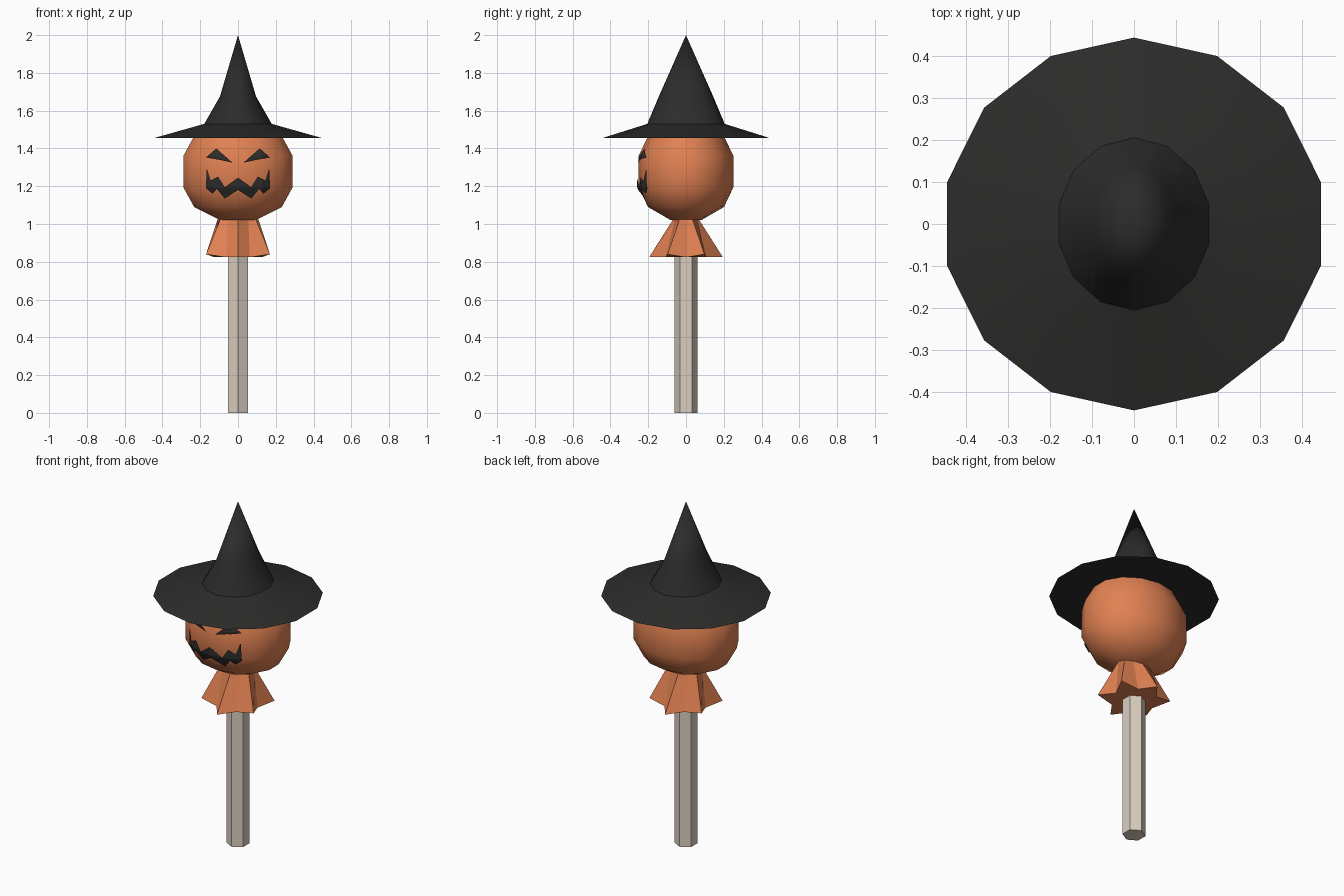
import bpy, bmesh, math
from mathutils import Vector
from mathutils.bvhtree import BVHTree

if "Cube" in bpy.data.objects:
    bpy.data.objects.remove(bpy.data.objects["Cube"])


def material(name, rgb):
    m = bpy.data.materials.new(name)
    m.diffuse_color = (*rgb, 1)
    m.use_nodes = True
    m.node_tree.nodes["Principled BSDF"].inputs["Base Color"].default_value = m.diffuse_color
    return m


ORANGE = material("orange", (0.75, 0.22, 0.085))
BLACK = material("black", (0.025, 0.025, 0.024))
WOOD = material("wood", (0.70, 0.62, 0.52))


def finish(name, bm, mat, smooth=None, recalc=True):
    if recalc:
        bmesh.ops.recalc_face_normals(bm, faces=bm.faces[:])
    me = bpy.data.meshes.new(name)
    bm.to_mesh(me)
    bm.free()
    me.materials.append(mat)
    ob = bpy.data.objects.new(name, me)
    bpy.context.collection.objects.link(ob)
    if smooth:
        bpy.ops.object.select_all(action='DESELECT')
        ob.select_set(True)
        bpy.context.view_layer.objects.active = ob
        bpy.ops.object.shade_smooth_by_angle(angle=math.radians(smooth))
    return ob


def ellipse(rx, ry, z, n):
    angles = [math.pi / 2 + 2 * math.pi * k / n for k in range(n)]
    return [(rx * math.cos(a), ry * math.sin(a), z) for a in angles]


def loft(rings, apex=None):
    """Skin a stack of rings, capping the ends (or closing on an apex)."""
    bm = bmesh.new()
    loops = [[bm.verts.new(p) for p in ring] for ring in rings]
    n = len(loops[0])
    for a, b in zip(loops, loops[1:]):
        for i in range(n):
            j = (i + 1) % n
            bm.faces.new((a[i], a[j], b[j], b[i]))
    bm.faces.new(loops[0][::-1])
    if apex:
        tip = bm.verts.new(apex)
        for i in range(n):
            bm.faces.new((loops[-1][i], loops[-1][(i + 1) % n], tip))
    else:
        bm.faces.new(loops[-1])
    return bm


# Hexagonal post
finish("post", loft([ellipse(0.062, 0.062, z, 6) for z in (0, 0.95)]), WOOD)

# Pleated collar: six points flaring out of a narrow oval neck
hem = []
for k in range(12):
    a = math.pi / 2 + math.pi * k / 6
    r = 0.195 if k % 2 == 0 else 0.125
    z = 0.84 if k % 2 == 0 and k % 6 else 0.824
    hem.append((r * math.cos(a), r * math.sin(a), z))
finish("collar", loft([hem, ellipse(0.108, 0.068, 1.025, 12)]), ORANGE)

# Head: faceted outline, smooth shading
profile = [(0.095, 1.02), (0.238, 1.09), (0.297, 1.195), (0.297, 1.36), (0.238, 1.465)]
head_bm = loft([ellipse(r, r * 0.845, z, 14) for r, z in profile])
bmesh.ops.recalc_face_normals(head_bm, faces=head_bm.faces[:])
tree = BVHTree.FromBMesh(head_bm)
finish("head", head_bm, ORANGE, 50)

# Hat: flat underside, sloping brim, crown pinched from side to side
hat = loft([ellipse(0.456, 0.443, 1.455, 14),
            ellipse(0.183, 0.205, 1.53, 14),
            ellipse(0.098, 0.144, 1.675, 14)], apex=(0, 0, 2.0))
finish("witch_hat", hat, BLACK, 40)


# Face cut-outs: flat shapes wrapped onto the front of the head
def decal(name, polys):
    bm = bmesh.new()
    for poly in polys:
        for side in (1, -1):
            pts = [(side * x, -0.5, z) for x, z in poly][::side]
            bm.faces.new([bm.verts.new(p) for p in pts])
    bmesh.ops.triangulate(bm, faces=bm.faces[:])
    bmesh.ops.subdivide_edges(bm, edges=bm.edges[:], cuts=3, use_grid_fill=True)
    for v in bm.verts:
        hit = tree.ray_cast(v.co, Vector((0, 1, 0)))[0]
        if hit:
            v.co.y = hit.y - 0.009
    bmesh.ops.remove_doubles(bm, verts=bm.verts[:], dist=0.0005)
    for f in bm.faces:
        f.normal_update()
        if f.normal.y > 0:
            f.normal_flip()
    finish(name, bm, BLACK, recalc=False)


decal("eyes", [[(0.17, 1.352), (0.115, 1.40), (0.03, 1.325), (0.10, 1.34)]])

upper = [(0.165, 1.295), (0.145, 1.23), (0.105, 1.25), (0.07, 1.195), (0, 1.245)]
lower = [(0.17, 1.19), (0.135, 1.16), (0.112, 1.185), (0.07, 1.135), (0, 1.18)]
decal("mouth", [[upper[i], upper[i + 1], lower[i + 1], lower[i]] for i in range(4)])
